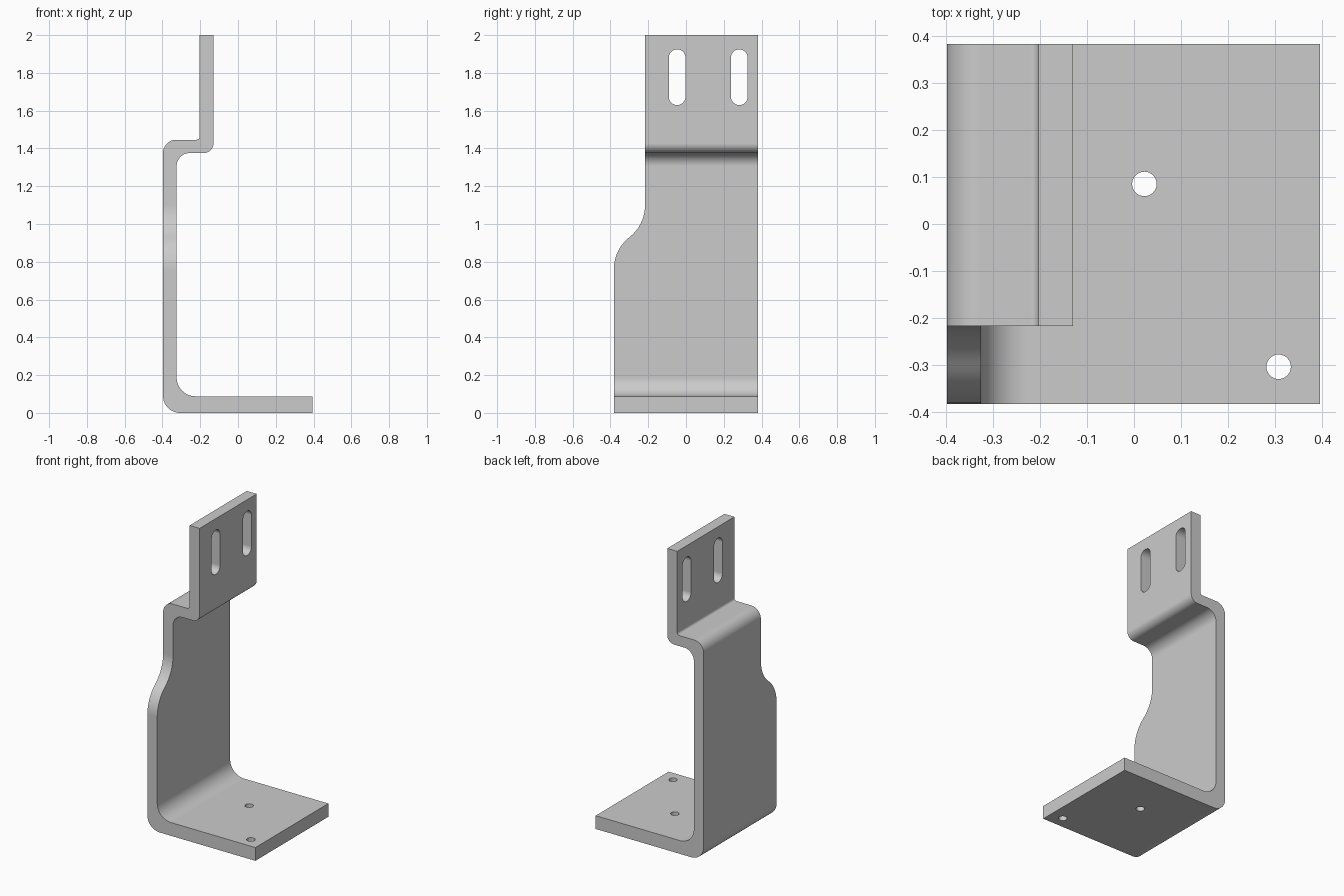
import bpy
import bmesh
from math import cos, sin, tan, pi, radians, atan2
from mathutils import Vector

if "Cube" in bpy.data.objects:
    bpy.data.objects.remove(bpy.data.objects["Cube"], do_unlink=True)

# Painted steel
steel = bpy.data.materials.new("grey steel")
steel.use_nodes = True
grey = (0.6, 0.6, 0.6, 1)
steel.diffuse_color = grey
steel.node_tree.nodes["Principled BSDF"].inputs["Base Color"].default_value = grey

HALF = 0.382      # half the bracket's depth
TAB_FRONT = -0.217  # front edge of the narrow upper part


def rounded(corners, steps=12):
    """Outline with each corner (a, b, radius) replaced by a tangent arc."""
    out = []
    for i, (a, b, r) in enumerate(corners):
        p = Vector((a, b))
        if r == 0:
            out.append(p)
            continue
        u = (Vector(corners[i - 1][:2]) - p).normalized()
        v = (Vector(corners[(i + 1) % len(corners)][:2]) - p).normalized()
        half = u.angle(v) / 2
        centre = p + (u + v).normalized() * (r / sin(half))
        start = p + u * (r / tan(half)) - centre
        end = p + v * (r / tan(half)) - centre
        turn = pi - 2 * half
        for k in range(steps + 1):
            t = k / steps
            out.append(centre + (start * sin((1 - t) * turn) + end * sin(t * turn)) / sin(turn))
    return out


def prism(name, outline, axis, low, high):
    """Extrude a 2D outline along axis x, y or z."""
    place = {"x": lambda p, d: (d, p.x, p.y),
             "y": lambda p, d: (p.x, d, p.y),
             "z": lambda p, d: (p.x, p.y, d)}[axis]
    bm = bmesh.new()
    face = bm.faces.new([bm.verts.new(place(p, low)) for p in outline])
    grown = bmesh.ops.extrude_face_region(bm, geom=[face])
    shift = Vector(place(Vector((0, 0)), high - low))
    bmesh.ops.translate(bm, vec=shift,
                        verts=[g for g in grown["geom"] if isinstance(g, bmesh.types.BMVert)])
    bmesh.ops.recalc_face_normals(bm, faces=bm.faces)
    mesh = bpy.data.meshes.new(name)
    bm.to_mesh(mesh)
    bm.free()
    mesh.materials.append(steel)
    obj = bpy.data.objects.new(name, mesh)
    bpy.context.collection.objects.link(obj)
    return obj


def stadium(x, y, r, length=0, steps=16):
    """Circle, or vertical slot when length is given."""
    pts = []
    for side, first in ((1, 0), (-1, pi)):
        for k in range(steps + (1 if length else 0)):
            a = first + pi * k / steps
            pts.append(Vector((x + r * cos(a), y + side * length / 2 + r * sin(a))))
    return pts


# Bent plate: foot, wall, shelf and upright tab in one profile
bracket = prism("bracket", rounded([
    (-0.397, 0, 0.09), (0.395, 0, 0), (0.395, 0.088, 0), (-0.325, 0.088, 0.1),
    (-0.325, 1.376, 0.07), (-0.13, 1.376, 0.05), (-0.13, 2, 0), (-0.203, 2, 0),
    (-0.203, 1.446, 0.017), (-0.397, 1.446, 0.07)]), "y", -HALF, HALF)

# Front edge relief: an S curve of two equal arcs, then straight up
low_z, high_z = 0.76, 1.10
dy, dz = (TAB_FRONT + HALF) / 2, (high_z - low_z) / 2
sweep = 2 * atan2(dy, dz)
radius = dz / sin(sweep)
angles = [sweep * k / 12 for k in range(13)]
lower = [Vector((-HALF + radius * (1 - cos(a)), low_z + radius * sin(a))) for a in angles]
upper = [Vector((TAB_FRONT - HALF - p.x, low_z + high_z - p.y)) for p in reversed(lower[:-1])]
relief = lower + upper + [Vector((TAB_FRONT, 2.2)), Vector((-0.6, 2.2)), Vector((-0.6, low_z))]
cutters = [prism("edge_relief_cutter", relief, "x", -0.6, 0.6)]

# Tab slots and foot holes
for y in (-0.047, 0.282):
    cutters.append(prism("slot_cutter", stadium(y, 1.777, 0.044, 0.207), "x", -0.5, 0.2))
for x, y in ((0.022, 0.085), (0.307, -0.303)):
    cutters.append(prism("hole_cutter", stadium(x, y, 0.026), "z", -0.2, 0.3))

for cutter in cutters:
    cut = bracket.modifiers.new("cut", "BOOLEAN")
    cut.operation = "DIFFERENCE"
    cut.solver = "EXACT"
    cut.object = cutter

# Bake the cuts, then drop the cutters
graph = bpy.context.evaluated_depsgraph_get()
bracket_mesh = bpy.data.meshes.new_from_object(bracket.evaluated_get(graph))
bracket.modifiers.clear()
bracket.data = bracket_mesh
for cutter in cutters:
    bpy.data.objects.remove(cutter, do_unlink=True)

# Smooth bends with crisp edges
bpy.ops.object.select_all(action="DESELECT")
bracket.select_set(True)
bpy.context.view_layer.objects.active = bracket
bpy.ops.object.shade_smooth_by_angle(angle=radians(30))
weighted = bracket.modifiers.new("flat_face_normals", "WEIGHTED_NORMAL")
weighted.keep_sharp = True
